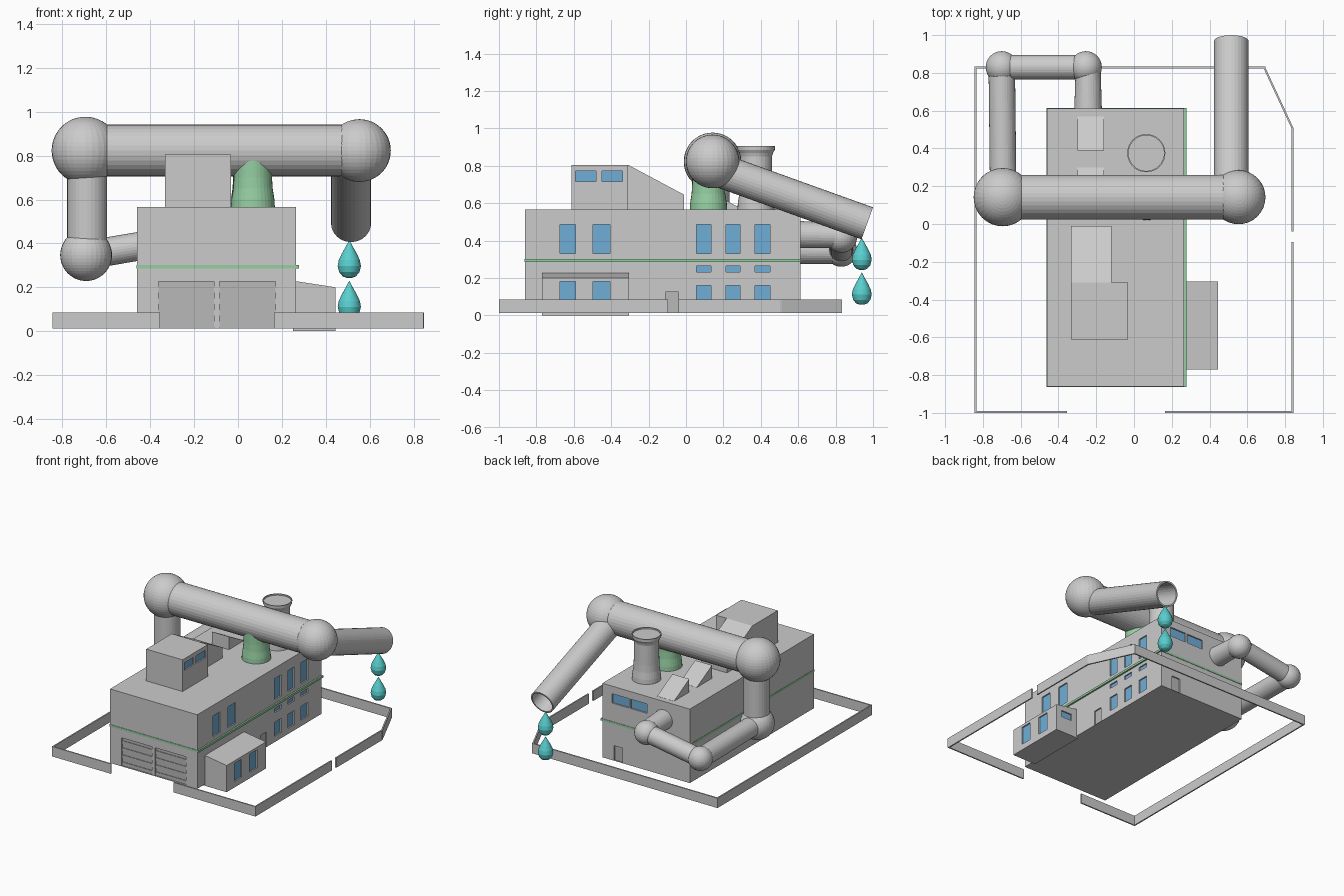
import bpy, bmesh
from math import sin, cos, pi, atan2
from mathutils import Vector, Matrix

if "Cube" in bpy.data.objects:
    bpy.data.objects.remove(bpy.data.objects["Cube"])

SIDES = 32


def material(name, rgb):
    m = bpy.data.materials.new(name)
    m.diffuse_color = (*rgb, 1)
    m.use_nodes = True
    m.node_tree.nodes["Principled BSDF"].inputs["Base Color"].default_value = m.diffuse_color
    return m


GREEN = material("green", (0.30, 0.62, 0.36))
BLUE = material("glass_blue", (0.16, 0.42, 0.68))
LIGHT = material("light_grey", (0.48, 0.48, 0.48))
TEAL = material("water_teal", (0.10, 0.62, 0.62))


def finish(name, bm, mat=None):
    bmesh.ops.recalc_face_normals(bm, faces=bm.faces)
    me = bpy.data.meshes.new(name)
    bm.to_mesh(me)
    bm.free()
    ob = bpy.data.objects.new(name, me)
    bpy.context.collection.objects.link(ob)
    if mat:
        me.materials.append(mat)
    return ob


def add_box(bm, lo, hi):
    lo, hi = Vector(lo), Vector(hi)
    bmesh.ops.create_cube(bm, size=1, matrix=Matrix.Translation((lo + hi) / 2) @ Matrix.Diagonal((*(hi - lo), 1)))


def boxes(name, items, mat=None):
    bm = bmesh.new()
    for lo, hi in items:
        add_box(bm, lo, hi)
    return finish(name, bm, mat)


def prism(name, profile, start, end, axis):
    """Extrude a (u, z) profile along x or y."""
    bm = bmesh.new()
    place = (lambda u, z, d: (d, u, z)) if axis == "x" else (lambda u, z, d: (u, d, z))
    a = [bm.verts.new(place(u, z, start)) for u, z in profile]
    b = [bm.verts.new(place(u, z, end)) for u, z in profile]
    n = len(a)
    bm.faces.new(a)
    bm.faces.new(b[::-1])
    for i in range(n):
        bm.faces.new((a[i], b[i], b[(i + 1) % n], a[(i + 1) % n]))
    return finish(name, bm)


def lathe(name, profile, origin, direction=(0, 0, 1), mat=None):
    """Spin (radius, distance) points around an axis; both ends are closed."""
    rot = Vector(direction).to_track_quat("Z", "Y")
    bm = bmesh.new()
    rings = [[bm.verts.new(Vector(origin) + rot @ Vector((r * cos(2 * pi * i / SIDES), r * sin(2 * pi * i / SIDES), h)))
              for i in range(SIDES)] for r, h in profile]
    for p, q in zip(rings, rings[1:]):
        for i in range(SIDES):
            j = (i + 1) % SIDES
            bm.faces.new((p[i], p[j], q[j], q[i]))
    bm.faces.new(rings[0][::-1])
    bm.faces.new(rings[-1])
    return finish(name, bm, mat)


def pipe(name, a, b, r, r_end=None):
    d = Vector(b) - Vector(a)
    return lathe(name, [(r, 0), (r_end or r, d.length)], a, d)


def ball(name, c, r):
    bm = bmesh.new()
    bmesh.ops.create_uvsphere(bm, u_segments=SIDES, v_segments=24, radius=r, matrix=Matrix.Translation(c))
    return finish(name, bm)


def face_box(axis, plane, side, rect, near, far):
    """Box on a wall: rect is (u0, u1, z0, z1); near/far are depths outward."""
    u0, u1, z0, z1 = rect
    d0, d1 = sorted((plane + side * near, plane + side * far))
    if axis == "x":
        return (d0, u0, z0), (d1, u1, z1)
    return (u0, d0, z0), (u1, d1, z1)


def openings(body, walls):
    """Recess openings in a body and fill them with panes or doors."""
    cuts = []
    for name, mat, axis, plane, side, rects in walls:
        cuts += [face_box(axis, plane, side, r, -0.016, 0.02) for r in rects]
        boxes(name, [face_box(axis, plane, side, r, -0.03, -0.01) for r in rects], mat)
    cutter = boxes(body.name + "_cutter", cuts)
    cutter.hide_render = True
    cutter.hide_viewport = True
    cutter.display_type = "WIRE"
    mod = body.modifiers.new("openings", "BOOLEAN")
    mod.object = cutter
    mod.operation = "DIFFERENCE"
    mod.solver = "EXACT"


# Main hall with windows and doors
hall = boxes("main_hall", [((-0.46, -0.86, 0.012), (0.265, 0.612, 0.567))])
front_cols = [(-0.675, -0.592), (-0.497, -0.407)]
rear_cols = [(0.057, 0.135), (0.213, 0.29), (0.37, 0.45)]
side = [(a, b, 0.33, 0.487) for a, b in front_cols + rear_cols]
side += [(a, b, z0, z1) for a, b in rear_cols for z0, z1 in ((0.233, 0.263), (0.055, 0.16))]
garage = [(-0.363, -0.11), (-0.085, 0.17)]
openings(hall, [
    ("side_windows", BLUE, "x", 0.265, 1, side),
    ("side_door", LIGHT, "x", 0.265, 1, [(-0.11, -0.04, 0.014, 0.125)]),
    ("back_windows", BLUE, "y", 0.612, 1, [(0.045, 0.185, 0.44, 0.51), (-0.105, 0.03, 0.44, 0.51)]),
    ("back_door", LIGHT, "y", 0.612, 1, [(0.098, 0.168, 0.014, 0.125)]),
    ("garage_doors", LIGHT, "y", -0.86, -1, [(a, b, 0.014, 0.226) for a, b in garage]),
])
# Shutter slats on the garage doors
boxes("garage_slats", [((a, -0.854, 0.018 + 0.053 * k), (b, -0.845, 0.044 + 0.053 * k))
                       for a, b in garage for k in range(4)], LIGHT)
# Green belt around the hall
boxes("green_belt", [((-0.462, -0.863, 0.286), (0.277, 0.615, 0.302))], GREEN)

# Side annex with sloped roof
annex = prism("side_annex", [(0.25, 0), (0.445, 0), (0.445, 0.2), (0.25, 0.23)], -0.77, -0.305, "y")
openings(annex, [
    ("annex_windows", BLUE, "x", 0.445, 1, [(a, b, 0.045, 0.18) for a, b in front_cols]),
    ("annex_back_window", BLUE, "y", -0.305, 1, [(0.31, 0.40, 0.12, 0.17)]),
])

# Roof room, its sloped extension and two skylight wedges
room = boxes("roof_room", [((-0.333, -0.612, 0.55), (-0.032, -0.31, 0.805))])
openings(room, [("roof_room_windows", BLUE, "x", -0.032, 1,
                 [(-0.59, -0.48, 0.716, 0.773), (-0.45, -0.34, 0.716, 0.773)])])
prism("roof_room_slope", [(-0.32, 0.55), (-0.01, 0.55), (-0.01, 0.645), (-0.31, 0.805), (-0.32, 0.805)],
      -0.333, -0.12, "x")
for k, y in enumerate((0.12, 0.39)):
    prism(f"skylight_{k + 1}", [(y, 0.56), (y + 0.18, 0.56), (y + 0.18, 0.568), (y, 0.665)], -0.3, -0.16, "x")

# Chimneys
flare = [(0.1, 0.56), (0.098, 0.60), (0.09, 0.65), (0.087, 0.70)]
lathe("green_chimney", flare + [(0.087, 0.84)], (0.068, 0.12, 0), mat=GREEN)
lathe("tall_chimney", flare + [(0.085, 0.85), (0.09, 0.868), (0.1, 0.885), (0.101, 0.905), (0.094, 0.905), (0.094, 0.895)],
      (0.065, 0.375, 0))

# Big pipe run: elbow balls and straight lengths
A, B = (-0.695, 0.142, 0.823), (0.553, 0.142, 0.823)
C, D, E = (-0.692, 0.142, 0.347), (-0.7, 0.83, 0.345), (-0.255, 0.83, 0.42)
for name, c, r in (("elbow_top_left", A, 0.154), ("elbow_top_right", B, 0.143), ("elbow_low_left", C, 0.118),
                   ("elbow_back_left", D, 0.085), ("elbow_back_right", E, 0.085)):
    ball(name, c, r)
pipe("overhead_pipe", A, B, 0.118)
pipe("down_pipe", (-0.687, 0.142, 0.82), (-0.687, 0.142, 0.35), 0.091)
pipe("side_pipe", C, D, 0.07)
pipe("back_pipe", D, E, 0.065)
pipe("wall_pipe", (-0.243, 0.83, 0.425), (-0.243, 0.60, 0.432), 0.066, 0.073)

# Open outlet pipe
start, end = Vector((0.515, 0.14, 0.79)), Vector((0.515, 0.969, 0.492))
L = (end - start).length
lathe("outlet_pipe", [(0.091, 0), (0.091, L), (0.08, L), (0.08, 0.12)], start, end - start)

# Water drops
drop = [(0.012, 0.001), (0.03, 0.008), (0.046, 0.027), (0.053, 0.055), (0.048, 0.082),
        (0.034, 0.112), (0.017, 0.142), (0.001, 0.172)]
for k, z in enumerate((0.242, 0.056)):
    lathe(f"water_drop_{k + 1}", drop, (0.507, 0.94, z), mat=TEAL)

# Perimeter wall with two gates
runs = [[(-0.36, -0.995), (-0.84, -0.995), (-0.84, 0.828), (0.69, 0.828), (0.84, 0.505), (0.84, -0.035)],
        [(0.84, -0.1), (0.84, -0.995), (0.17, -0.995)]]
bm = bmesh.new()
for run in runs:
    for p, q in zip(run, run[1:]):
        p, q = Vector((*p, 0.049)), Vector((*q, 0.049))
        d = q - p
        bmesh.ops.create_cube(bm, size=1, matrix=Matrix.Translation((p + q) / 2)
                              @ Matrix.Rotation(atan2(d.y, d.x), 4, "Z")
                              @ Matrix.Diagonal((d.length + 0.01, 0.01, 0.074, 1)))
finish("perimeter_wall", bm)
